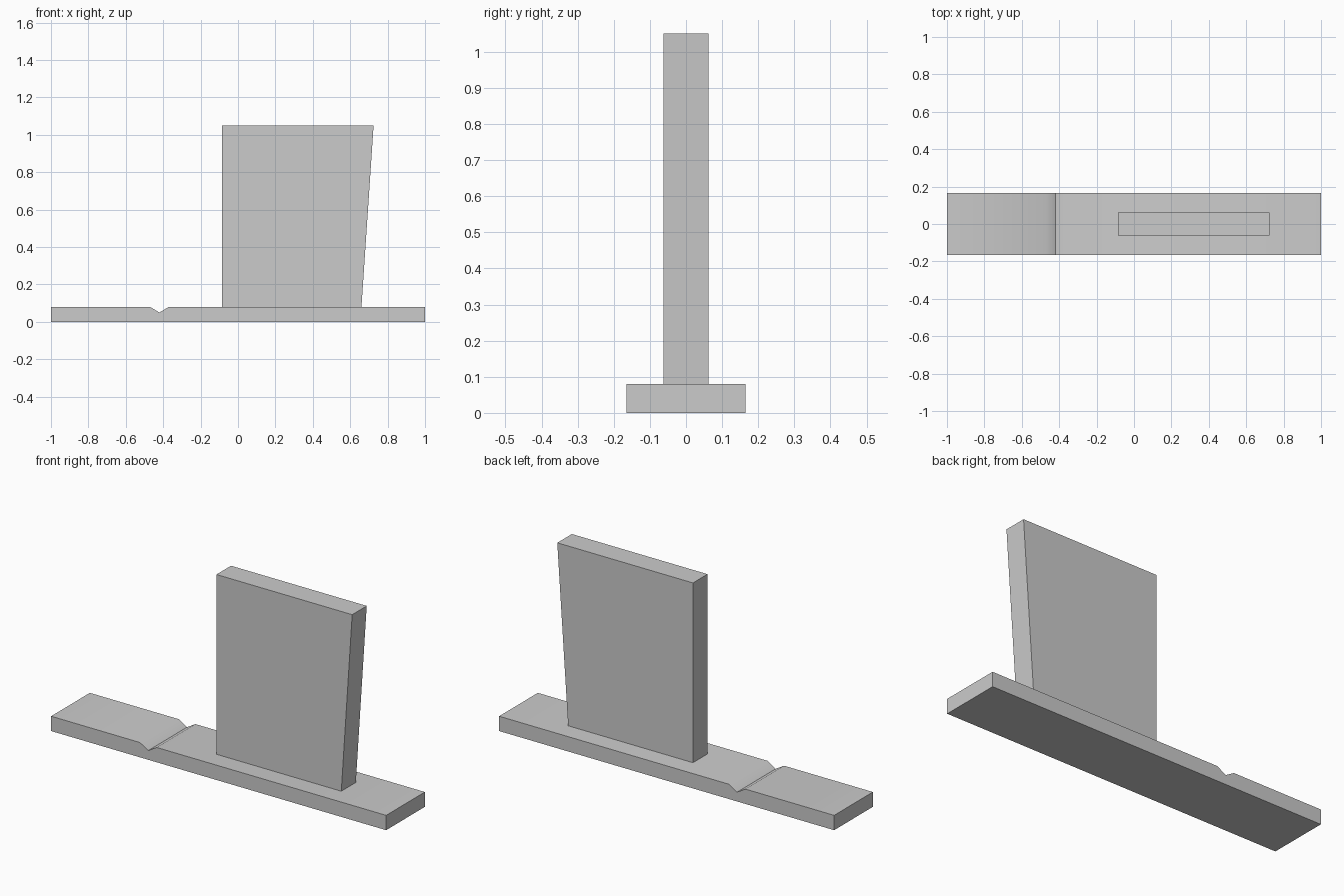
import bpy
import bmesh
import math

cube = bpy.data.objects.get("Cube")
if cube:
    bpy.data.objects.remove(cube, do_unlink=True)

grey = bpy.data.materials.new("plain_grey")
grey.use_nodes = True
colour = (0.6, 0.6, 0.6, 1)
grey.diffuse_color = colour
grey.node_tree.nodes["Principled BSDF"].inputs["Base Color"].default_value = colour


def extrude_profile(name, profile, half_depth):
    """Extrude a front (x, z) outline symmetrically along y."""
    bm = bmesh.new()
    face = bm.faces.new([bm.verts.new((x, -half_depth, z)) for x, z in profile])
    result = bmesh.ops.extrude_face_region(bm, geom=[face])
    moved = [v for v in result["geom"] if isinstance(v, bmesh.types.BMVert)]
    bmesh.ops.translate(bm, verts=moved, vec=(0, 2 * half_depth, 0))
    bmesh.ops.recalc_face_normals(bm, faces=bm.faces)
    mesh = bpy.data.meshes.new(name)
    bm.to_mesh(mesh)
    bm.free()
    mesh.materials.append(grey)
    obj = bpy.data.objects.new(name, mesh)
    bpy.context.collection.objects.link(obj)
    return obj


# Flat base strip with a V groove across its top
base_top = 0.08
base = extrude_profile("base_strip", [
    (-1, 0), (1, 0), (1, base_top), (-0.37, base_top),
    (-0.42, 0.05), (-0.47, base_top), (-1, base_top)], 0.165)

# Upright panel with one slanted edge
extrude_profile("upright_panel", [
    (-0.085, base_top), (0.66, base_top), (0.725, 1.05), (-0.085, 1.05)], 0.062)

# Soften the groove shoulders, keep the other edges sharp
bpy.ops.object.select_all(action="DESELECT")
base.select_set(True)
bpy.context.view_layer.objects.active = base
bpy.ops.object.shade_smooth_by_angle(angle=math.radians(40))
